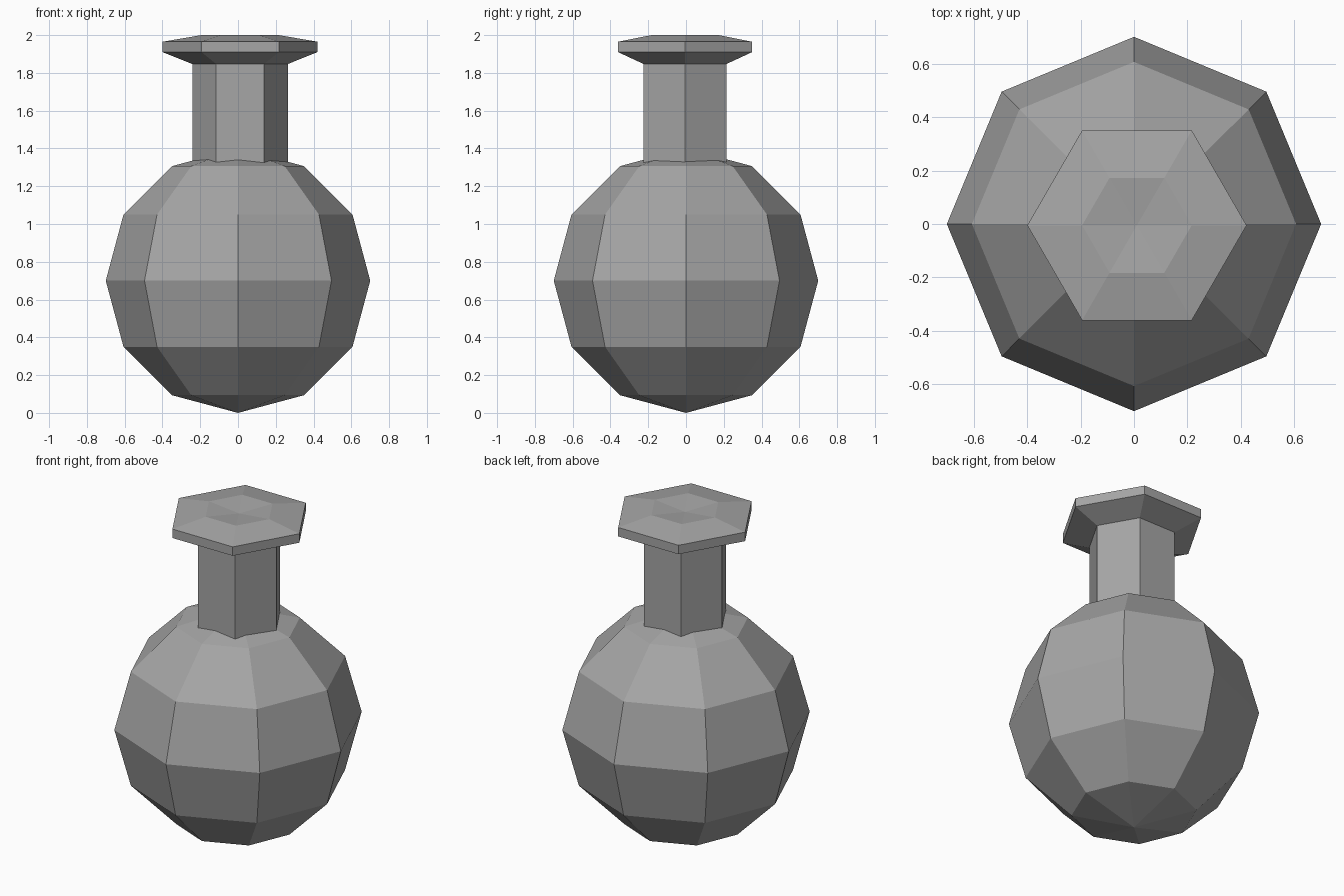
import bpy
import bmesh
from math import cos, sin, tau

cube = bpy.data.objects.get("Cube")
if cube:
    bpy.data.objects.remove(cube, do_unlink=True)

grey = bpy.data.materials.new("plain grey")
grey.use_nodes = True
colour = (0.38, 0.38, 0.38, 1)
grey.diffuse_color = colour
grey.node_tree.nodes["Principled BSDF"].inputs["Base Color"].default_value = colour


def finish(name, bm, location):
    bmesh.ops.recalc_face_normals(bm, faces=bm.faces)
    mesh = bpy.data.meshes.new(name)
    bm.to_mesh(mesh)
    bm.free()
    mesh.materials.append(grey)
    obj = bpy.data.objects.new(name, mesh)
    obj.location = location
    bpy.context.collection.objects.link(obj)


def lathe(name, profile, sides, location):
    """Turn (radius, height) points into a faceted solid; radius 0 makes a tip."""
    bm = bmesh.new()
    rings = []
    for r, z in profile:
        count = sides if r else 1
        rings.append([bm.verts.new((r * cos(tau * i / sides), r * sin(tau * i / sides), z))
                      for i in range(count)])
    for a, b in zip(rings, rings[1:]):
        for i in range(sides):
            j = (i + 1) % sides
            corners = [a[i % len(a)], a[j % len(a)], b[j % len(b)], b[i % len(b)]]
            bm.faces.new(list(dict.fromkeys(corners)))
    finish(name, bm, location)


# Round faceted body
body = bmesh.new()
bmesh.ops.create_uvsphere(body, u_segments=8, v_segments=6, radius=0.7)
finish("body", body, (0, 0, 0.7))

# Six-sided neck flaring into a lip, with a shallow dished top
lathe("neck_and_lip",
      [(0, 1.3), (0.253, 1.3), (0.253, 1.847), (0.41, 1.91),
       (0.41, 1.965), (0.205, 2.0), (0, 1.98)],
      6, (0.011, -0.005, 0))
